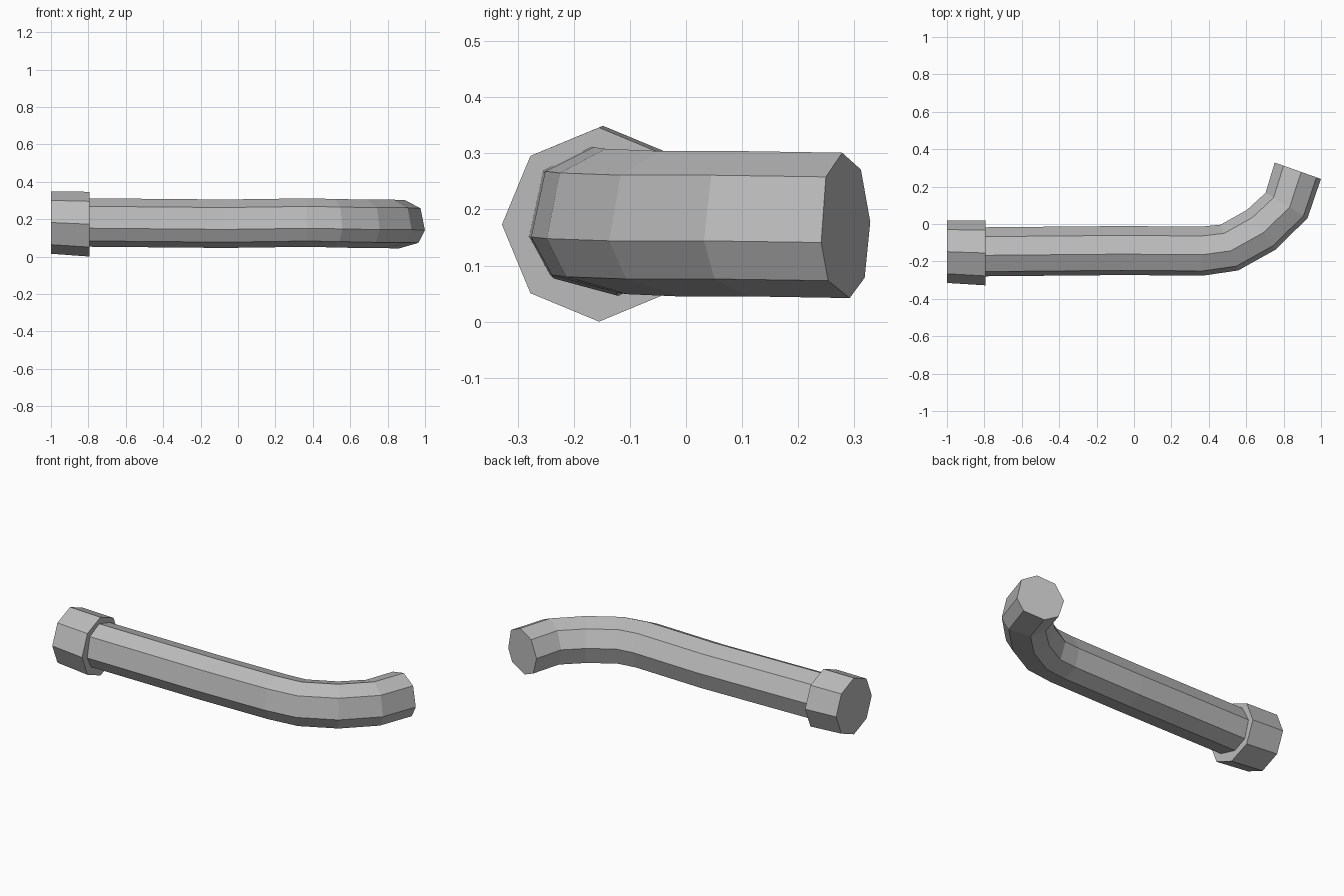
import bpy, bmesh, math
from mathutils import Vector

if "Cube" in bpy.data.objects:
    bpy.data.objects.remove(bpy.data.objects["Cube"])

grey = bpy.data.materials.new("grey_metal")
grey.diffuse_color = (0.5, 0.5, 0.5, 1)
grey.use_nodes = True
grey.node_tree.nodes["Principled BSDF"].inputs["Base Color"].default_value = grey.diffuse_color


def loft(name, rings):
    """Skin a list of equal-sized point rings and cap both ends."""
    bm = bmesh.new()
    vs = [[bm.verts.new(p) for p in ring] for ring in rings]
    n = len(vs[0])
    for a, b in zip(vs, vs[1:]):
        for i in range(n):
            j = (i + 1) % n
            bm.faces.new((a[i], a[j], b[j], b[i]))
    bm.faces.new(vs[0])
    bm.faces.new(vs[-1])
    bmesh.ops.recalc_face_normals(bm, faces=bm.faces)
    mesh = bpy.data.meshes.new(name)
    bm.to_mesh(mesh)
    bm.free()
    mesh.materials.append(grey)
    obj = bpy.data.objects.new(name, mesh)
    bpy.context.collection.objects.link(obj)
    return obj


def section(profile, centre, angle):
    """Place a (side, up) profile in a vertical plane; angle = direction of side."""
    side = Vector((math.cos(angle), math.sin(angle), 0))
    return [Vector(centre) + side * u + Vector((0, 0, w)) for u, w in profile]


# Bent pipe: slightly irregular octagon swept through stations
pipe_profile = [(0.02, 0.13), (-0.08, 0.10), (-0.13, 0.007), (-0.10, -0.093),
                (-0.02, -0.129), (0.095, -0.098), (0.132, -0.03), (0.107, 0.087)]
stations = [  # x, y, z, direction of the outer side in degrees
    (-0.85, -0.148, 0.182, -90), (-0.07, -0.141, 0.175, -90),
    (0.365, -0.144, 0.181, -88), (0.51, -0.125, 0.178, -69),
    (0.68, -0.03, 0.174, -54), (0.815, 0.10, 0.174, -31),
    (0.875, 0.285, 0.171, -19.5)]
loft("bent_pipe", [section(pipe_profile, (x, y, z), math.radians(a))
                   for x, y, z, a in stations])

# Octagonal collar on the straight end, very slightly flared
octagon = [(math.cos(i * math.pi / 4), math.sin(i * math.pi / 4)) for i in range(8)]
ends = [(-1.0, -0.148, 0.182, 0.167), (-0.795, -0.155, 0.173, 0.173)]
loft("collar", [section([(u * r, w * r) for u, w in octagon], (x, y, z), -math.pi / 2)
                for x, y, z, r in ends])
